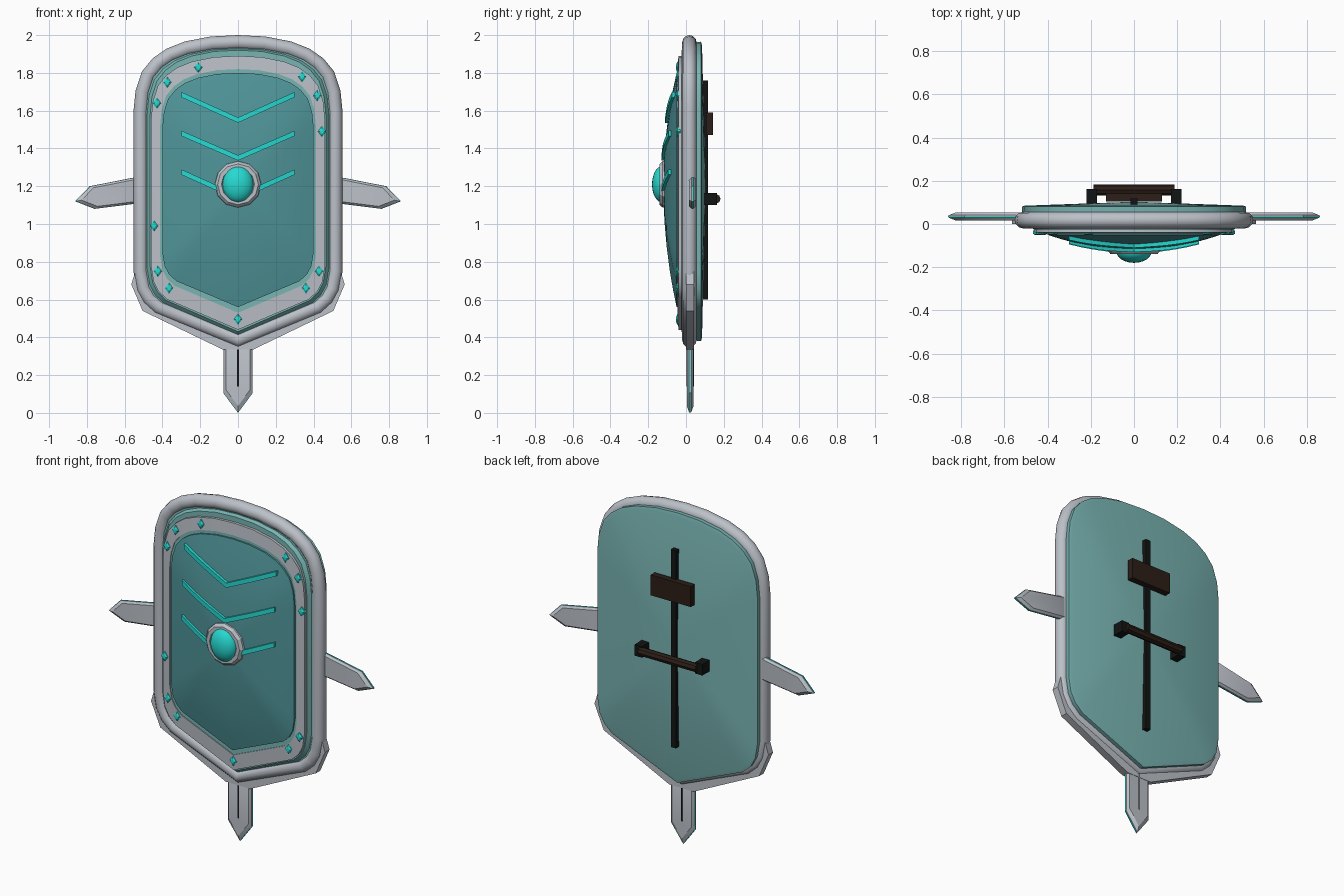
import bpy, bmesh, math
from mathutils import Matrix, Vector

if "Cube" in bpy.data.objects:
    bpy.data.objects.remove(bpy.data.objects["Cube"])


def mat(name, *rgb):
    m = bpy.data.materials.new(name)
    m.diffuse_color = (*rgb, 1)
    m.use_nodes = True
    m.node_tree.nodes["Principled BSDF"].inputs["Base Color"].default_value = m.diffuse_color
    return m


DARK = mat("dark_teal", .08, .30, .32)
LIGHT = mat("light_teal", .19, .46, .45)
GLOW = mat("bright_teal", .02, .70, .64)
STEEL = mat("steel", .50, .53, .58)
WOOD = mat("brown", .025, .013, .009)
BLACK = mat("black", .006, .007, .007)


def finish(name, bm, material, angle=30):
    bmesh.ops.recalc_face_normals(bm, faces=bm.faces)
    me = bpy.data.meshes.new(name)
    bm.to_mesh(me)
    bm.free()
    for p in me.polygons:
        p.use_smooth = True
    me.set_sharp_from_angle(angle=math.radians(angle))
    me.materials.append(material)
    ob = bpy.data.objects.new(name, me)
    bpy.context.collection.objects.link(ob)
    return ob


def loft(name, rings, material, closed=False, apex=None, angle=30):
    """Skin a stack of (x, y, z) rings; cap the ends, join them, or fan to an apex."""
    bm = bmesh.new()
    vs = [[bm.verts.new(p) for p in r] for r in rings]
    n = len(vs[0])
    pairs = list(zip(vs, vs[1:])) + ([(vs[-1], vs[0])] if closed else [])
    for a, b in pairs:
        for i in range(n):
            j = (i + 1) % n
            bm.faces.new((a[i], a[j], b[j], b[i]))
    if not closed:
        bm.faces.new(vs[0])
        if apex:
            c = bm.verts.new(apex)
            for i in range(n):
                bm.faces.new((vs[-1][i], vs[-1][(i + 1) % n], c))
        else:
            bm.faces.new(vs[-1])
    return finish(name, bm, material, angle)


def box(name, lo, hi, material):
    bm = bmesh.new()
    bmesh.ops.create_cube(bm, size=1)
    for v in bm.verts:
        v.co = [(l + h) / 2 + c * (h - l) for l, h, c in zip(lo, hi, v.co)]
    return finish(name, bm, material)


# Shield outline, right half from bottom point to top, then mirrored
HALF = [(0, .385), (.42, .56), (.47, .605), (.50, .66), (.515, .75), (.515, 1.60),
        (.505, 1.70), (.475, 1.79), (.425, 1.85), (.36, 1.895), (.27, 1.93),
        (.14, 1.955), (0, 1.962)]
OUT = HALF + [(-x, z) for x, z in HALF[-2:0:-1]]


def ring(w, zb, zt, y):
    return [(x * w / .515, y, zb + (z - .385) * (zt - zb) / 1.577) for x, z in OUT]


def scaled(pts, f, y):
    cx = sum(p[0] for p in pts) / len(pts)
    cz = sum(p[1] for p in pts) / len(pts)
    return [(cx + (x - cx) * f, y, cz + (z - cz) * f) for x, z in pts]


# Main body with gently domed back, and stepped front plate
loft("body", [ring(.50, .40, 1.94, -.005), ring(.515, .385, 1.962, .02),
              ring(.52, .38, 1.965, .08), ring(.505, .40, 1.945, .085)],
     LIGHT, apex=(0, .103, 1.2))
loft("front_plate", [ring(.485, .41, 1.93, 0), ring(.465, .43, 1.92, -.025)], LIGHT)

# Round rim swept along the outline
cu = bpy.data.curves.new("rim_path", 'CURVE')
cu.dimensions = '3D'
cu.bevel_depth = .038
cu.bevel_resolution = 4
sp = cu.splines.new('POLY')
sp.points.add(len(OUT) - 1)
for p, (x, z) in zip(sp.points, OUT):
    p.co = (x, .018, z, 1)
sp.use_cyclic_u = True
tmp = bpy.data.objects.new("rim_path", cu)
bpy.context.collection.objects.link(tmp)
bm = bmesh.new()
bm.from_mesh(bpy.data.meshes.new_from_object(tmp.evaluated_get(bpy.context.evaluated_depsgraph_get())))
bpy.data.objects.remove(tmp)
finish("rim", bm, STEEL, 40)

# Raised steel band
loft("band", [ring(.46, .44, 1.89, -.015), ring(.46, .44, 1.89, -.040),
              ring(.412, .53, 1.82, -.045), ring(.412, .53, 1.82, -.015)], STEEL, closed=True)

# Domed centre panel on a lighter step
loft("panel_step", [ring(.415, .525, 1.825, -.01), ring(.412, .53, 1.82, -.04)], LIGHT)
dome = []
for f in (1, .85, .7, .5, .3, .12):
    dome.append([(x * f, -.05 - .07 * (1 - f * f), 1.2 + (z - 1.2) * f)
                 for x, _, z in ring(.40, .56, 1.80, 0)])
loft("domed_panel", [ring(.40, .56, 1.80, -.03)] + dome, DARK, apex=(0, -.12, 1.2))


def dome_y(x, z):
    f = min(1, ((x / .4) ** 4 + ((z - 1.19) / .62) ** 4) ** .25)
    return -.05 - .07 * (1 - f * f)


# Glowing chevrons following the dome
for k, (z_in, z_out) in enumerate([(1.55, 1.685), (1.35, 1.48), (1.14, 1.275)]):
    rings = []
    for i in range(-6, 7):
        x = i * .05
        z = z_in + (z_out - z_in) * abs(i) / 6
        y = dome_y(x, z)
        rings.append([(x, y - .014, z - .014), (x, y - .014, z + .014),
                      (x, y + .01, z + .014), (x, y + .01, z - .014)])
    loft(f"chevron_{k + 1}", rings, GLOW)

# Boss: faceted ring and gem
prof = [(.125, -.10), (.122, -.125), (.108, -.14), (.088, -.14), (.075, -.125), (.075, -.10)]
loft("boss_ring", [[(r * math.cos(a * math.pi / 6), y, 1.21 + r * math.sin(a * math.pi / 6))
                    for a in range(12)] for r, y in prof], STEEL, closed=True, angle=20)
bm = bmesh.new()
bmesh.ops.create_uvsphere(bm, u_segments=24, v_segments=12, radius=1,
                          matrix=Matrix.Translation((0, -.125, 1.21)) @ Matrix.Diagonal((.083, .055, .097, 1)))
finish("boss_gem", bm, GLOW, 60)

# Small diamond studs on the band
STUDS = [(-.21, 1.83), (-.375, 1.75), (-.43, 1.64), (.34, 1.78), (.42, 1.68), (.445, 1.49),
         (-.445, .99), (-.425, .75), (-.365, .66), (0, .495), (.36, .66), (.43, .75)]
for i, (x, z) in enumerate(STUDS):
    d = [(x + .022, z), (x, z + .029), (x - .022, z), (x, z - .029)]
    loft(f"stud_{i + 1}", [scaled(d, 1, -.03), scaled(d, 1, -.046), scaled(d, .5, -.052)], GLOW)


# Blades: bevelled steel with a thin glowing edge
def blade(name, pts, y):
    loft(name, [scaled(pts, .82, y - .018), scaled(pts, .98, y - .006),
                scaled(pts, .98, y + .006), scaled(pts, .82, y + .018)], STEEL)
    loft(name + "_edge", [scaled(pts, 1, y - .003), scaled(pts, 1, y + .003)], GLOW)


SIDE = [(.48, 1.115), (.76, 1.08), (.862, 1.12), (.785, 1.20), (.48, 1.26)]
for s, side in ((1, "right"), (-1, "left")):
    blade(f"{side}_blade", [(s * x, z) for x, z in SIDE], .035)
    # Lower corner guard behind the rim
    g = [(0, .335), (.08, .335), (.505, .54), (.565, .68), (.54, .76), (.42, .57), (0, .38)]
    loft(f"{side}_guard", [[(s * x, y, z) for x, z in g] for y in (0, .042)], STEEL)
blade("bottom_blade", [(0, 0), (.078, .105), (.078, .40), (-.078, .40), (-.078, .105)], .022)
box("blade_fuller", (-.004, .002, .14), (.004, .042, .36), BLACK)

# Back: strap, arm pad and grip
box("strap", (-.016, .085, .60), (.016, .117, 1.76), BLACK)
box("arm_pad", (-.13, .105, 1.47), (.13, .142, 1.59), WOOD)
for s in (1, -1):
    xs = sorted((s * .172, s * .22))
    box("grip_block", (xs[0], .09, 1.10), (xs[1], .163, 1.165), BLACK)
loft("grip_bar", [[(x, .158 + .025 * math.cos(a * math.pi / 4), 1.133 + .025 * math.sin(a * math.pi / 4))
                   for a in range(8)] for x in (-.187, .187)], WOOD)
